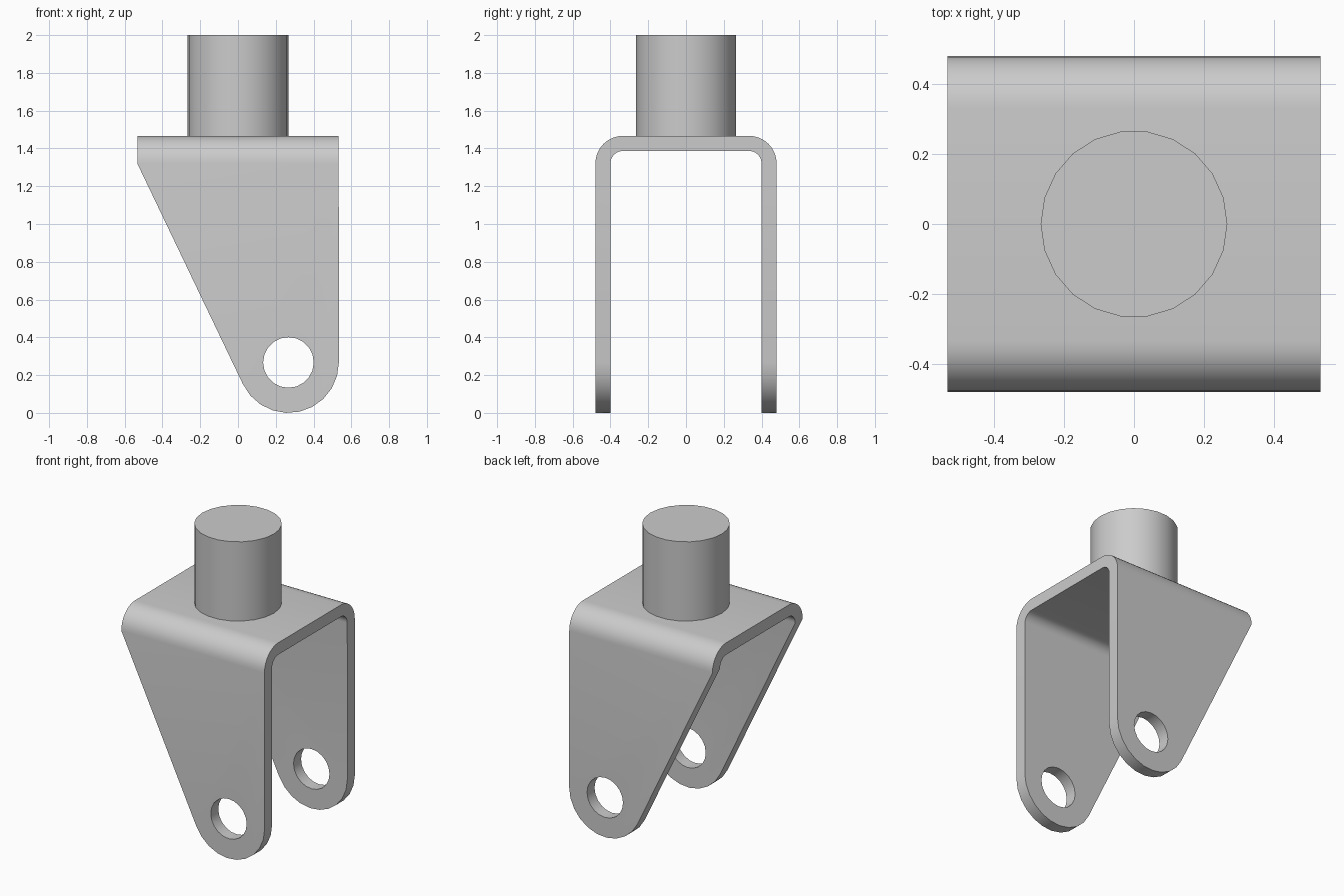
import bpy
import bmesh
from math import acos, atan2, cos, hypot, pi, radians, sin
from mathutils import Matrix, Vector

cube = bpy.data.objects.get("Cube")
if cube:
    bpy.data.objects.remove(cube, do_unlink=True)

# Main dimensions
HALF_X, HALF_Y = 0.533, 0.48
DECK_Z, TOP_Z = 1.467, 2.0
THICK, BEND = 0.08, 0.147
EYE = 0.267          # eye centre in x and z, and its outer radius
HOLE = 0.134
BOSS = 0.267

grey = bpy.data.materials.new("plain grey")
grey.use_nodes = True
colour = (0.6, 0.6, 0.6, 1)
grey.diffuse_color = colour
grey.node_tree.nodes["Principled BSDF"].inputs["Base Color"].default_value = colour


def arc(cx, cy, r, start, end, steps):
    return [(cx + r * cos(start + (end - start) * i / steps),
             cy + r * sin(start + (end - start) * i / steps)) for i in range(steps + 1)]


def add_object(name, bm):
    bmesh.ops.recalc_face_normals(bm, faces=bm.faces)
    mesh = bpy.data.meshes.new(name)
    bm.to_mesh(mesh)
    bm.free()
    mesh.materials.append(grey)
    obj = bpy.data.objects.new(name, mesh)
    bpy.context.collection.objects.link(obj)
    return obj


def prism(name, points, to_3d, direction):
    """Extrude a closed 2D outline along a direction."""
    bm = bmesh.new()
    face = bm.faces.new([bm.verts.new(to_3d(*p)) for p in points])
    new = bmesh.ops.extrude_face_region(bm, geom=[face])["geom"]
    bmesh.ops.translate(bm, vec=Vector(direction),
                        verts=[g for g in new if isinstance(g, bmesh.types.BMVert)])
    return add_object(name, bm)


def cylinder(name, radius, depth, sides, matrix):
    bm = bmesh.new()
    bmesh.ops.create_cone(bm, cap_ends=True, segments=sides, radius1=radius,
                          radius2=radius, depth=depth, matrix=matrix)
    return add_object(name, bm)


def cut(target, cutter, operation):
    cutter.hide_render = True
    bpy.context.view_layer.objects.active = target
    mod = target.modifiers.new(operation.title(), 'BOOLEAN')
    mod.operation, mod.object, mod.solver = operation, cutter, 'EXACT'
    bpy.ops.object.modifier_apply(modifier=mod.name)
    bpy.data.objects.remove(cutter, do_unlink=True)


def smooth(obj):
    bpy.ops.object.select_all(action='DESELECT')
    obj.select_set(True)
    bpy.context.view_layer.objects.active = obj
    bpy.ops.object.shade_smooth_by_angle(angle=radians(30))


# Bent sheet: an upside-down U section running along x
bend_y, bend_z = HALF_Y - BEND, DECK_Z - BEND
right_outer = [(HALF_Y, -0.1)] + arc(bend_y, bend_z, BEND, 0, pi / 2, 8)
right_inner = [(HALF_Y - THICK, -0.1)] + arc(bend_y, bend_z, BEND - THICK, 0, pi / 2, 8)
section = (right_outer + [(-y, z) for y, z in reversed(right_outer)]
           + [(-y, z) for y, z in right_inner] + right_inner[::-1])
bracket = prism("fork_bracket", section, lambda y, z: (-0.7, y, z), (1.4, 0, 0))

# Side outline: straight right edge, round eye, sloping left edge tangent to it
dx, dz = -HALF_X - EYE, bend_z - EYE
tangent = atan2(dz, dx) + acos(EYE / hypot(dx, dz))
outline = (arc(EYE, EYE, EYE, tangent, 2 * pi, 10)
           + [(HALF_X, 1.6), (-HALF_X, 1.6), (-HALF_X, bend_z)])
cut(bracket, prism("outline_cutter", outline, lambda x, z: (x, -0.7, z), (0, 1.4, 0)),
    'INTERSECT')

# Axle holes through both legs
cut(bracket, cylinder("hole_cutter", HOLE, 1.4, 20,
                      Matrix.Translation((EYE, 0, EYE)) @ Matrix.Rotation(pi / 2, 4, 'X')),
    'DIFFERENCE')
smooth(bracket)

# Round stem on the deck
stem = cylinder("stem", BOSS, TOP_Z - DECK_Z, 22,
                Matrix.Translation((0, 0, (TOP_Z + DECK_Z) / 2)) @ Matrix.Rotation(pi / 2, 4, 'Z'))
smooth(stem)
